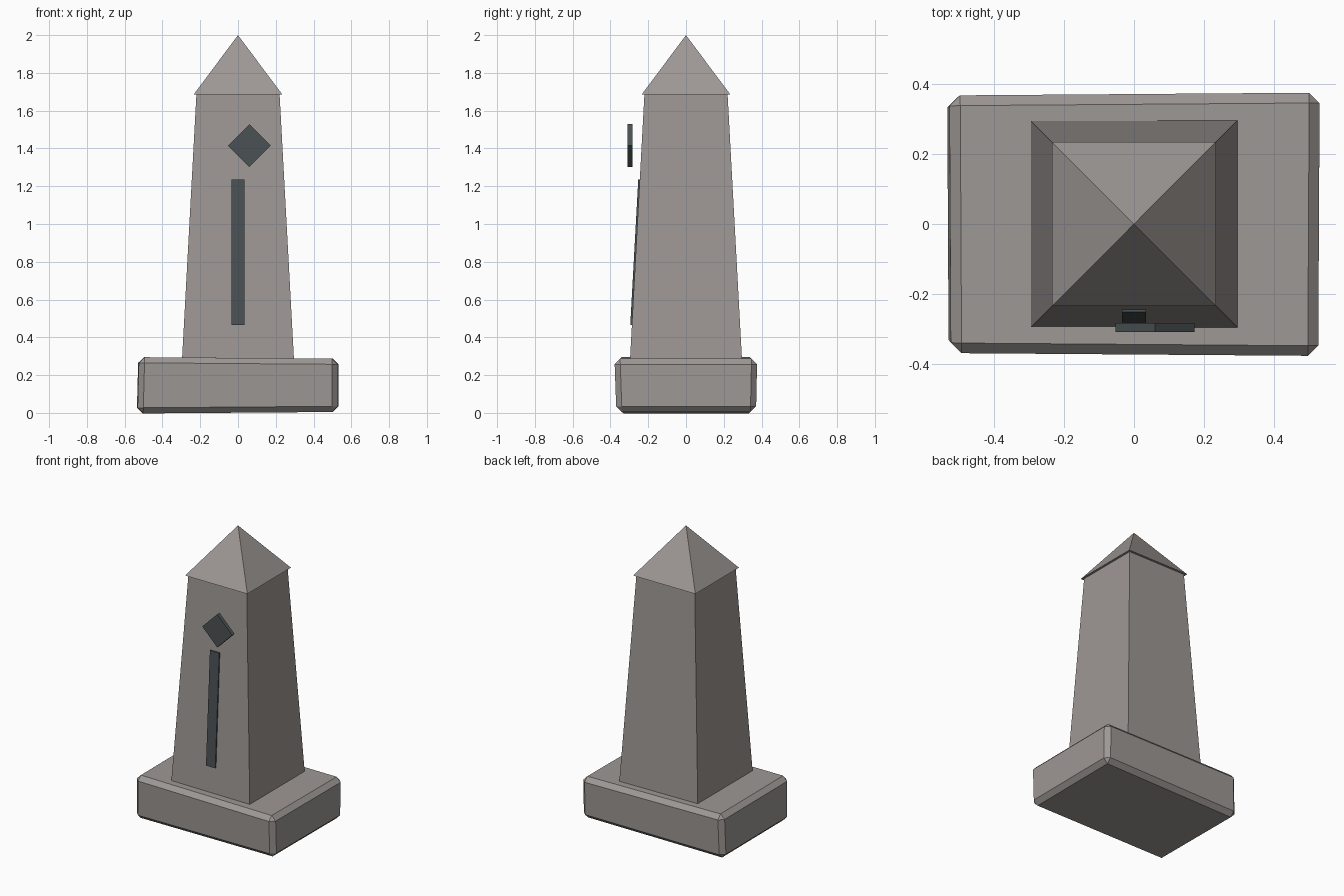
import bpy, bmesh, math
from mathutils import Matrix, Vector

default = bpy.data.objects.get("Cube")
if default:
    bpy.data.objects.remove(default, do_unlink=True)


def material(name, rgb):
    m = bpy.data.materials.new(name)
    m.use_nodes = True
    m.diffuse_color = (*rgb, 1)
    m.node_tree.nodes["Principled BSDF"].inputs["Base Color"].default_value = (*rgb, 1)
    return m


stone = material("warm grey stone", (0.34, 0.315, 0.30))
slate = material("dark slate", (0.07, 0.083, 0.087))


def finish(name, bm, mat):
    bmesh.ops.recalc_face_normals(bm, faces=bm.faces)
    mesh = bpy.data.meshes.new(name)
    bm.to_mesh(mesh)
    bm.free()
    mesh.materials.append(mat)
    obj = bpy.data.objects.new(name, mesh)
    bpy.context.collection.objects.link(obj)
    return obj


def box(size, centre, turn=Matrix()):
    bm = bmesh.new()
    bmesh.ops.create_cube(bm, size=1)
    bm.transform(Matrix.Translation(centre) @ turn @ Matrix.Diagonal((*size, 1)))
    return bm


def square_cone(bottom, top, z0, z1):
    """Four-sided frustum given by its half widths."""
    bm = bmesh.new()
    root = math.sqrt(2)
    bmesh.ops.create_cone(bm, cap_ends=True, segments=4, radius1=bottom * root,
                          radius2=top * root, depth=z1 - z0)
    bm.transform(Matrix.Translation((0, 0, (z0 + z1) / 2)) @ Matrix.Rotation(math.pi / 4, 4, 'Z'))
    return bm


# Plinth: a slightly uneven block with chamfered edges
bm = box((1.06, 0.74, 0.29), (0, 0, 0.146))
for v in bm.verts:
    x, y, z = (1 if c > 0 else -1 for c in (v.co.x, v.co.y, v.co.z - 0.146))
    v.co += Vector((0.004 * z * (x < 0) + 0.002 * y * x,
                    0.004 * x * y - 0.005 * z * (y < 0) + 0.003 * z * (y > 0),
                    -0.004 * x * z))
bmesh.ops.bevel(bm, geom=bm.edges[:], offset=0.03, offset_type='OFFSET',
                segments=1, affect='EDGES')
finish("plinth", bm, stone)

# Tapered shaft and the pointed cap that overhangs it
finish("shaft", square_cone(0.297, 0.22, 0.27, 1.69), stone)
finish("pyramid_cap", square_cone(0.235, 0, 1.685, 2.0), stone)

# Upright bar lying against the sloping front face
bm = box((0.07, 0.02, 0.77), (0, -0.264, 0.85))
for v in bm.verts:
    v.co.y += (v.co.z - 0.85) * 0.055
finish("front_bar", bm, slate)

# Diamond plaque standing clear of the front
finish("diamond_plaque",
       box((0.16, 0.026, 0.16), (0.06, -0.297, 1.415), Matrix.Rotation(math.pi / 4, 4, 'Y')), slate)
